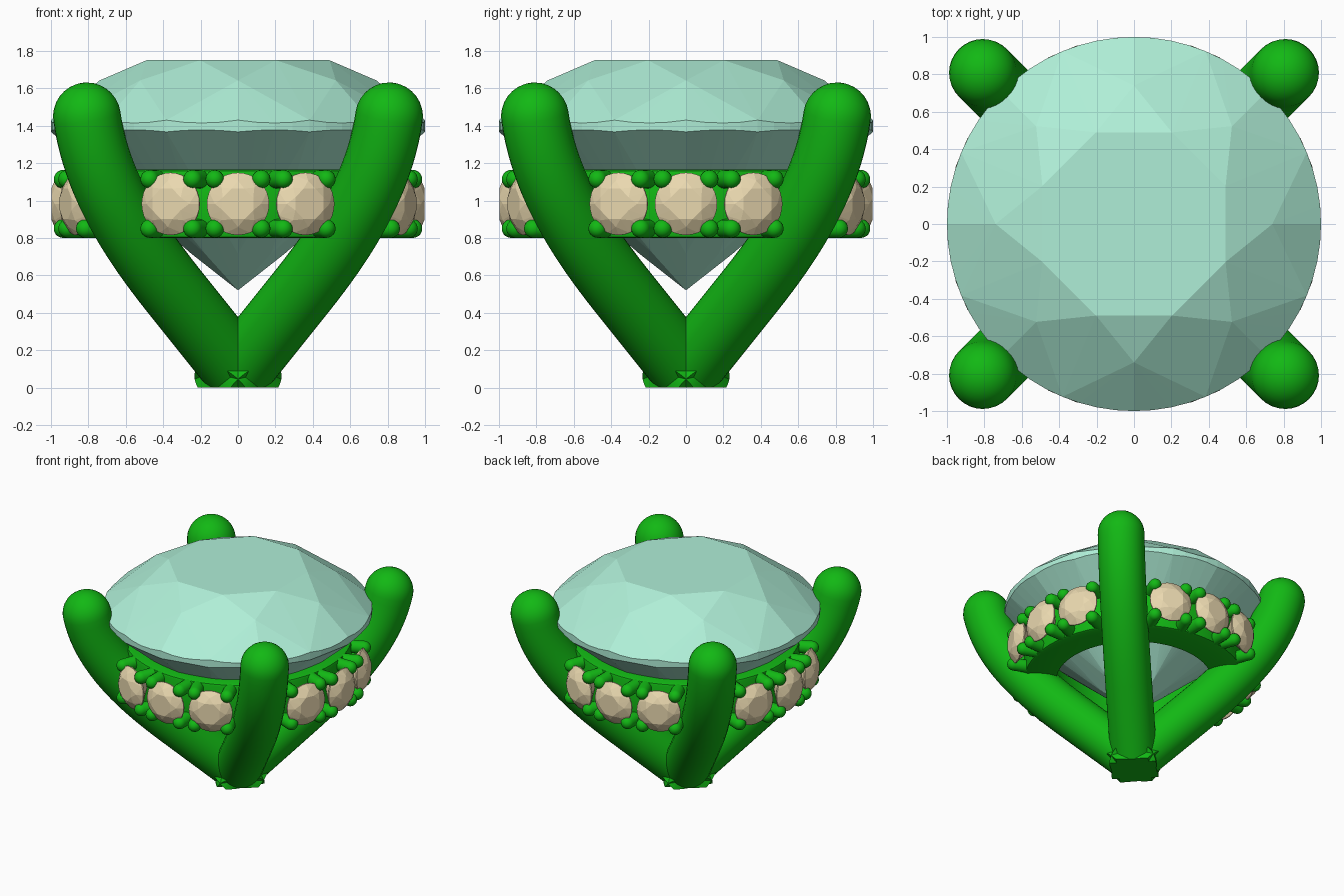
import bpy, bmesh
from math import sin, cos, pi, sqrt, radians
from mathutils import Vector, Matrix
from mathutils.geometry import interpolate_bezier

if "Cube" in bpy.data.objects:
    bpy.data.objects.remove(bpy.data.objects["Cube"])


def material(name, rgb):
    m = bpy.data.materials.new(name)
    m.diffuse_color = (*rgb, 1)
    m.use_nodes = True
    m.node_tree.nodes["Principled BSDF"].inputs["Base Color"].default_value = m.diffuse_color
    return m


METAL = material("green_metal", (0.006, 0.48, 0.007))
AQUA = material("aqua_gem", (0.43, 0.86, 0.68))
CREAM = material("cream_gem", (0.82, 0.69, 0.43))


def finish(bm, name, mat, smooth=True):
    bmesh.ops.recalc_face_normals(bm, faces=bm.faces)
    me = bpy.data.meshes.new(name)
    bm.to_mesh(me)
    bm.free()
    ob = bpy.data.objects.new(name, me)
    bpy.context.collection.objects.link(ob)
    me.materials.append(mat)
    if smooth:
        bpy.ops.object.select_all(action='DESELECT')
        ob.select_set(True)
        bpy.context.view_layer.objects.active = ob
        bpy.ops.object.shade_smooth_by_angle(angle=radians(40))
    return ob


def polar(r, a, z):
    return Vector((r * cos(a), r * sin(a), z))


def brilliant(name, mat, arc):
    """Round brilliant of radius 1, girdle at z = 0, as the hull of its facet corners."""
    pts = [Vector((0, 0, -0.88))]
    for k in range(8):
        a = k * pi / 4
        pts += [polar(0.53, a + pi / 8, 0.35), polar(0.74, a, 0.242),
                polar(0.25, a, -0.684)]
    step = pi / 8
    for i in range(16 * arc):
        a = i * step / arc
        # scalloped girdle: highest and lowest bands where facets meet the rim
        dip = 0.8 * (cos((i % arc) * step / arc - step / 2) - cos(step / 2))
        pts += [polar(1, a, 0.03 - dip), polar(1, a, -0.033 + dip * 0.7)]
    bm = bmesh.new()
    for p in pts:
        bm.verts.new(p)
    res = bmesh.ops.convex_hull(bm, input=bm.verts)
    junk = {g for g in res["geom_interior"] + res["geom_unused"]
            if isinstance(g, bmesh.types.BMVert)}
    bmesh.ops.delete(bm, geom=list(junk), context='VERTS')
    return finish(bm, name, mat, False)


def sweep(bm, path, radius, side, sides=32, cap=8):
    """Round tube along a planar path, hemispherical at its far end."""
    rings = []
    for i, p in enumerate(path):
        t = (path[min(i + 1, len(path) - 1)] - path[max(i - 1, 0)]).normalized()
        rings.append((p, t, radius))
    for j in range(1, cap):
        b = j / cap * pi / 2
        rings.append((path[-1] + t * radius * sin(b), t, radius * cos(b)))
    loops = []
    for p, t, r in rings:
        up = t.cross(side)
        loops.append([bm.verts.new(p + r * (side * cos(2 * pi * k / sides)
                                            + up * sin(2 * pi * k / sides)))
                      for k in range(sides)])
    for a, b in zip(loops, loops[1:]):
        for k in range(sides):
            n = (k + 1) % sides
            bm.faces.new((a[k], a[n], b[n], b[k]))
    bm.faces.new(loops[0])
    tip = bm.verts.new(path[-1] + t * radius)
    for k in range(sides):
        bm.faces.new((loops[-1][k], loops[-1][(k + 1) % sides], tip))


# Centre stone
center = brilliant("center_stone", AQUA, 4)
center.location = (0, 0, 1.4)

# Four curved main prongs, cut flat where they meet at the base
profile = [Vector((-0.08, -0.0125, 0)), Vector((0, 0.0875, 0)), Vector((0.18, 0.3125, 0))]
profile += interpolate_bezier(Vector((0.35, 0.525, 0)), Vector((0.6, 0.84, 0)),
                              Vector((0.76, 1.12, 0)), Vector((0.808, 1.45, 0)), 20)
for q, label in enumerate(("back_right", "back_left", "front_left", "front_right")):
    a = pi / 4 + q * pi / 2
    bm = bmesh.new()
    sweep(bm, [polar(p.x * sqrt(2), a, p.y) for p in profile], 0.181,
          Vector((-sin(a), cos(a), 0)))
    cut = bmesh.ops.bisect_plane(bm, geom=bm.verts[:] + bm.edges[:] + bm.faces[:],
                                 plane_co=(0, 0, 0), plane_no=(0, 0, -1), clear_outer=True)
    bmesh.ops.holes_fill(bm, edges=[e for e in bm.edges if e.is_boundary], sides=0)
    finish(bm, label + "_prong", METAL)

# Halo gallery ring under the centre stone
section = [(0.60, 0.80), (0.83, 0.80), (0.845, 0.806), (0.85, 0.82),
           (0.85, 1.145), (0.845, 1.159), (0.83, 1.165), (0.68, 1.165)]
bm = bmesh.new()
N = 96
loops = [[bm.verts.new(polar(r, 2 * pi * i / N, z)) for r, z in section] for i in range(N)]
for i in range(N):
    a, b = loops[i], loops[(i + 1) % N]
    for k in range(len(section)):
        n = (k + 1) % len(section)
        bm.faces.new((a[k], b[k], b[n], a[n]))
finish(bm, "halo_ring", METAL)

# Three outward-facing accent stones per side, each held by four small claws
claws = bmesh.new()
first = None
for q in range(4):
    for s in (-1, 0, 1):
        a = q * pi / 2 + s * pi / 8
        out, side = polar(1, a, 0), Vector((-sin(a), cos(a), 0))
        if first is None:
            gem = first = brilliant("accent_stone", CREAM, 2)
        else:
            gem = bpy.data.objects.new("accent_stone", first.data)
            bpy.context.collection.objects.link(gem)
        rot = Matrix((side, Vector((0, 0, 1)), out)).transposed().to_4x4()
        gem.matrix_world = (Matrix.Translation(out * 0.94 + Vector((0, 0, 0.982)))
                            @ rot @ Matrix.Scale(0.167, 4))
        for sx in (-1, 1):
            for sz in (-1, 1):
                off = side * sx * 0.124 + Vector((0, 0, 0.982 + sz * 0.132))
                sweep(claws, [out * 0.76 + off, out * 0.935 + off], 0.05, side, 16, 5)
finish(claws, "halo_claws", METAL)
